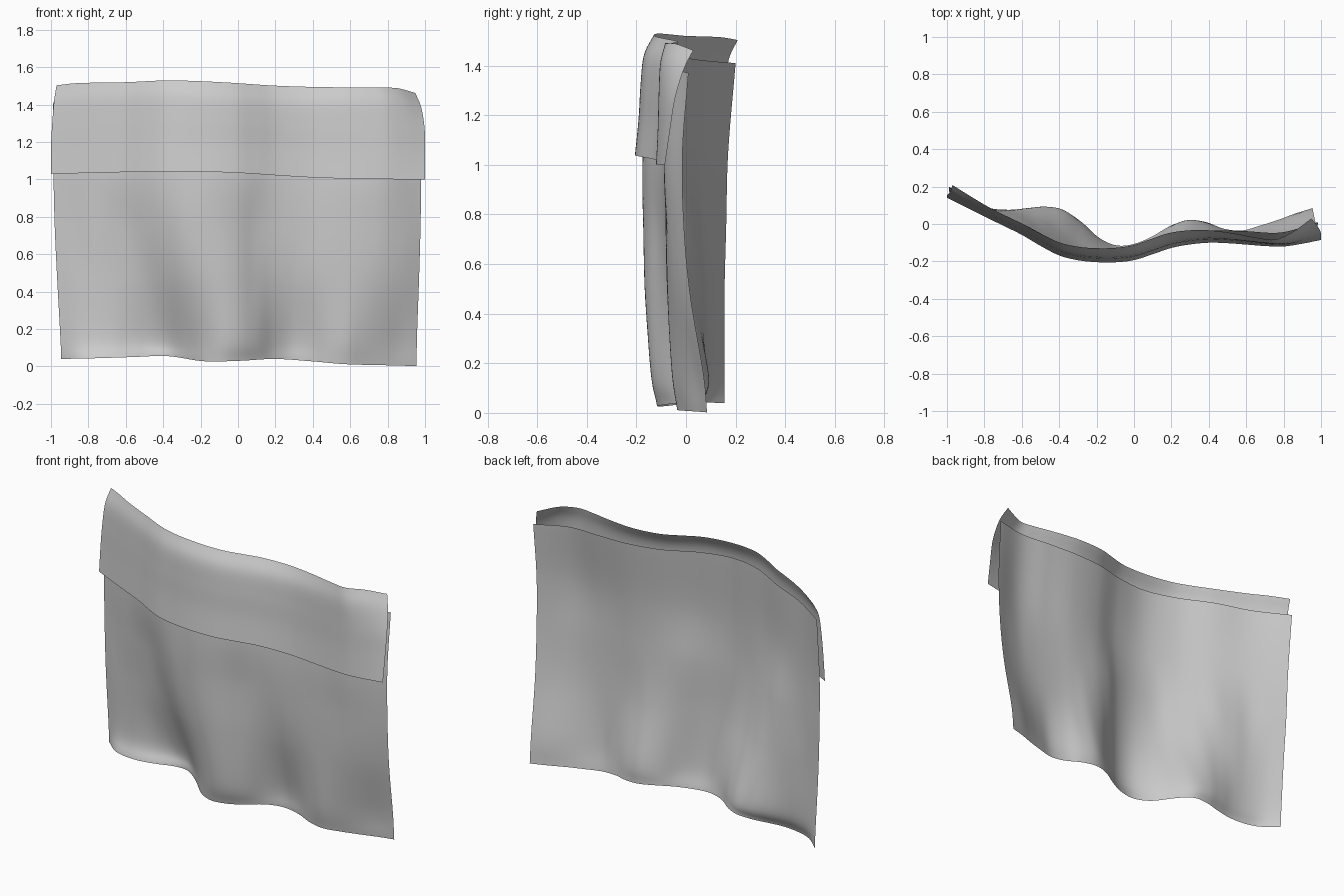
import bpy, math


def spline(vals, t):
    """Smooth curve through evenly spaced values, t in 0..1."""
    n = len(vals) - 1
    f = min(max(t, 0), 1) * n
    i = min(int(f), n - 1)
    f -= i
    b, c = vals[i], vals[i + 1]
    a = vals[i - 1] if i > 0 else 2 * b - c
    d = vals[i + 2] if i + 2 <= n else 2 * c - b
    return b + 0.5 * f * (c - a + f * (2 * a - 5 * b + 4 * c - d + f * (3 * (b - c) + d - a)))


def resample(vals, n=21):
    return [spline(vals, i / (n - 1)) for i in range(n)]


def sheet(name, rows, nu, nv):
    """Loft a cloth sheet through rows of (left x, right x, y values, z values)."""
    verts, faces = [], []
    for j in range(nv + 1):
        for i in range(nu + 1):
            u = i / nu
            pts = [(l + (r - l) * u, spline(ys, u), spline(zs, u)) for l, r, ys, zs in rows]
            verts.append([spline([p[k] for p in pts], j / nv) for k in range(3)])
    w = nu + 1
    for j in range(nv):
        for i in range(nu):
            a = j * w + i
            faces.append((a, a + 1, a + w + 1, a + w))
    me = bpy.data.meshes.new(name)
    me.from_pydata(verts, [], faces)
    me.polygons.foreach_set("use_smooth", [True] * len(faces))
    ob = bpy.data.objects.new(name, me)
    bpy.context.collection.objects.link(ob)
    return ob


# hanging panel: rows from the wavy hem up to the top edge, folds drift sideways
panel = [
    (-0.945, 0.955,
     [0.155, 0.075, 0.045, 0.04, 0.055, 0.075, 0.07, 0.01, -0.075, -0.115, -0.105,
      -0.065, -0.01, 0.02, 0.01, -0.025, -0.035, -0.01, 0.02, 0.055, 0.085],
     [0.04, 0.044, 0.05, 0.055, 0.028, 0.03, 0.04, 0.028, 0.012, 0.007, 0.002]),
    (-0.95, 0.957,
     [0.155, 0.105, 0.08, 0.075, 0.085, 0.09, 0.065, -0.01, -0.09, -0.137, -0.135,
      -0.09, -0.02, 0.015, 0.0, -0.04, -0.057, -0.035, 0.0, 0.04, 0.07],
     [0.16, 0.16]),
    (-0.967, 0.968,
     [0.155, 0.11, 0.08, 0.065, 0.045, 0.015, -0.045, -0.11, -0.15, -0.165, -0.15,
      -0.105, -0.065, -0.05, -0.06, -0.072, -0.075, -0.068, -0.05, -0.02, 0.018],
     [0.47, 0.47]),
    (-0.98, 0.976,
     [0.162, 0.115, 0.07, 0.045, 0.015, -0.04, -0.10, -0.15, -0.17, -0.17, -0.15,
      -0.11, -0.085, -0.077, -0.076, -0.08, -0.082, -0.08, -0.072, -0.045, -0.008],
     [0.75, 0.75]),
    (-0.987, 0.98,
     [0.17, 0.065, -0.02, -0.12, -0.172, -0.157, -0.095, -0.072, -0.08, -0.083, -0.014],
     [1.05, 1.05]),
    (-0.99, 0.985,
     [0.20, 0.08, 0.0, -0.10, -0.145, -0.12, -0.06, -0.035, -0.038, -0.045, 0.01],
     [1.41, 1.42, 1.43, 1.435, 1.43, 1.42, 1.405, 1.395, 1.39, 1.385, 1.37]),
]
sheet("hanging_panel", panel, 100, 75)

# front flap: rows from its lower edge up to the top, which curls back
edge = resample([0.14, 0.04, -0.058, -0.168, -0.204, -0.193, -0.128, -0.10, -0.11, -0.12, -0.085])
low = resample([1.03, 1.034, 1.039, 1.043, 1.041, 1.035, 1.022, 1.01, 1.004, 1.001, 1.0])
top = resample([1.51, 1.517, 1.52, 1.529, 1.525, 1.515, 1.502, 1.495, 1.492, 1.49, 1.485])
top[0], top[-1] = 1.503, 1.462
lean = resample([1, 0.75, 0.8, 1.0, 1.1, 1.15, 1.15, 1.0, 0.8, 0.55, 0.8])
curl = [(0, 0, -1.0, 1.0, 0), (0.3, 0.013, -1.0, 1.0, 0.01),
        (0.58, 0.02, -0.993, 0.998, 0.025), (0.83, 0.032, -0.983, 0.98, 0.05),
        (1, 0.068, -0.97, 0.948, 0.06)]
flap = []
for t, dy, l, r, corner in curl:
    ys = [y + dy * k for y, k in zip(edge, lean)]
    ys[-1] += corner
    ys[-2] += corner * 0.35
    zs = [a + (b - a) * t for a, b in zip(low, top)]
    flap.append((l, r, ys, zs))
sheet("front_flap", flap, 100, 24)
